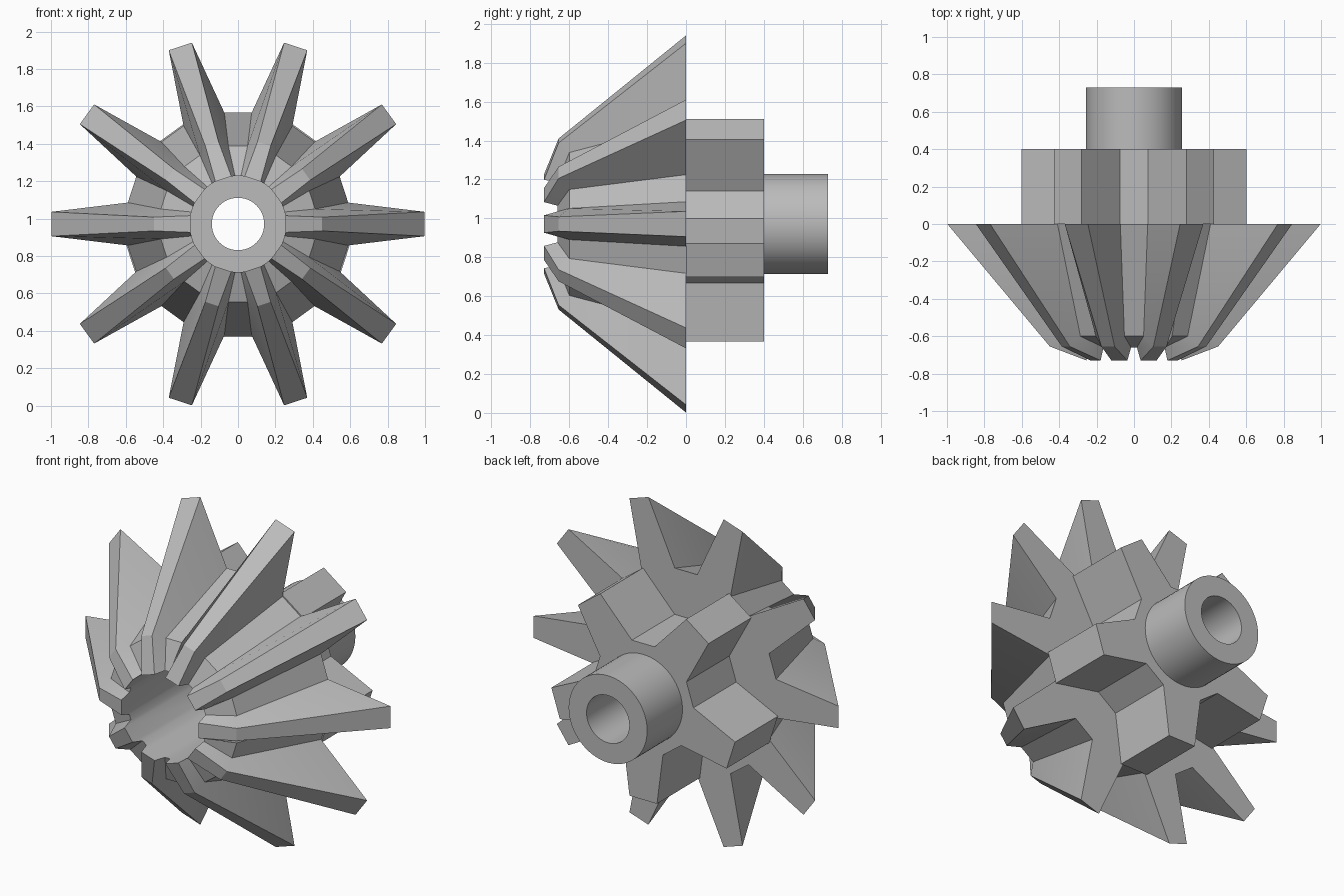
import bpy
import bmesh
from math import sin, cos, pi, radians, hypot, atan2

cube = bpy.data.objects.get("Cube")
if cube:
    bpy.data.objects.remove(cube, do_unlink=True)

CENTRE_Z = 0.971
BORE = 0.257      # gear bore and shaft radius
HOLE = 0.14       # through hole

steel = bpy.data.materials.new("grey_steel")
steel.use_nodes = True
colour = (0.5, 0.5, 0.5, 1)
steel.diffuse_color = colour
steel.node_tree.nodes["Principled BSDF"].inputs["Base Color"].default_value = colour


def polar(r, angle, y):
    return (r * cos(angle), y, CENTRE_Z + r * sin(angle))


def circle(r, y, count=64):
    return [polar(r, 2 * pi * i / count, y) for i in range(count)]


def gear_ring(teeth, start, root, tip):
    """Four points per tooth; root and tip are (radius, half angle, y)."""
    ring = []
    for i in range(teeth):
        mid = start + 2 * pi * i / teeth
        for (r, half, y), side in ((root, -1), (tip, -1), (tip, 1), (root, 1)):
            ring.append(polar(r, mid + side * half, y))
    return ring


def flat_tip(distance, half_width, y):
    return (hypot(distance, half_width), atan2(half_width, distance), y)


def loft(name, rings):
    """Skin equal rings in order, then close the last onto the first."""
    bm = bmesh.new()
    loops = [[bm.verts.new(p) for p in ring] for ring in rings]
    n = len(loops[0])
    for k, a in enumerate(loops):
        b = loops[(k + 1) % len(loops)]
        for i in range(n):
            j = (i + 1) % n
            bm.faces.new((a[i], a[j], b[j], b[i]))
    bmesh.ops.recalc_face_normals(bm, faces=bm.faces[:])
    mesh = bpy.data.meshes.new(name)
    bm.to_mesh(mesh)
    bm.free()
    mesh.materials.append(steel)
    obj = bpy.data.objects.new(name, mesh)
    bpy.context.collection.objects.link(obj)
    bpy.ops.object.select_all(action='DESELECT')
    obj.select_set(True)
    bpy.context.view_layer.objects.active = obj
    bpy.ops.object.shade_smooth_by_angle(angle=radians(22))
    return obj


# Bevel gear: ten long teeth narrowing towards the front
root_half = radians(11)
bore_root, bore_tip = radians(14.5), radians(10)
loft("bevel_gear", [
    gear_ring(10, 0, (BORE, bore_root, 0), (BORE, bore_tip, 0)),
    gear_ring(10, 0, (0.6, root_half, 0), flat_tip(0.998, 0.065, 0)),
    gear_ring(10, 0, (0.42, root_half, -0.6), flat_tip(0.45, 0.037, -0.655)),
    gear_ring(10, 0, (BORE, bore_root, -0.66), (BORE, bore_tip, -0.73)),
])

# Rear pinion: five straight teeth
pinion_root, pinion_tip = radians(23), 0.09


def pinion_ring(y):
    return gear_ring(5, -pi / 2, (0.33, pinion_root, y), flat_tip(0.603, pinion_tip, y))


def pinion_bore(y):
    return gear_ring(5, -pi / 2, (0.25, pinion_root, y), (0.25, radians(9), y))


loft("rear_pinion", [pinion_bore(0), pinion_ring(0), pinion_ring(0.4), pinion_bore(0.4)])

# Hollow shaft
loft("hollow_shaft", [circle(HOLE, 0), circle(BORE, 0), circle(BORE, 0.73), circle(HOLE, 0.73)])
